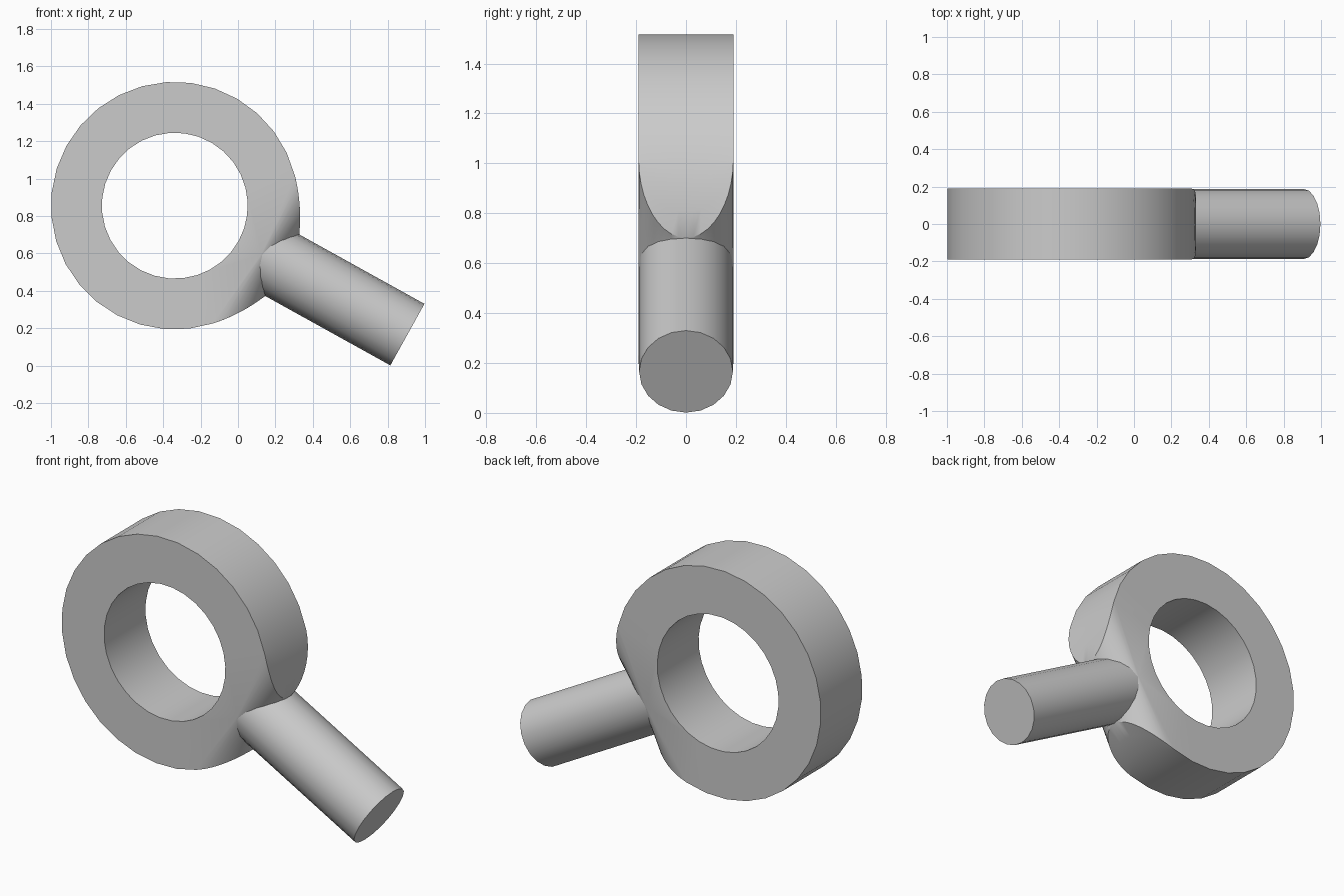
import bpy, bmesh
from math import sin, cos, radians, pi

cube = bpy.data.objects.get("Cube")
if cube:
    bpy.data.objects.remove(cube, do_unlink=True)

CX, CZ = -0.338, 0.855           # ring centre
OUTER, INNER, HALF = 0.662, 0.39, 0.19
GRIP, REACH = 0.188, 1.422       # handle radius and distance of its end
TILT = radians(-29)
WIDE, NARROW = radians(43), radians(16)   # neck opening at ring faces and middle
ARC, EXTRA, SLICES = 24, 3, 20


def place(d, p, y):
    """Point at distance d along the handle axis and p across it."""
    return (CX + d * cos(TILT) - p * sin(TILT), y,
            CZ + d * sin(TILT) + p * cos(TILT))


def polar(r, a, y):
    return place(r * cos(a), r * sin(a), y)


steel = bpy.data.materials.new("plain_grey")
steel.use_nodes = True
grey = (0.6, 0.6, 0.6, 1)
steel.diffuse_color = grey
steel.node_tree.nodes["Principled BSDF"].inputs["Base Color"].default_value = grey


def finish(bm, name):
    bmesh.ops.remove_doubles(bm, verts=bm.verts[:], dist=0.0005)
    bmesh.ops.recalc_face_normals(bm, faces=bm.faces[:])
    mesh = bpy.data.meshes.new(name)
    bm.to_mesh(mesh)
    bm.free()
    mesh.materials.append(steel)
    obj = bpy.data.objects.new(name, mesh)
    bpy.context.collection.objects.link(obj)
    bpy.ops.object.select_all(action='DESELECT')
    obj.select_set(True)
    bpy.context.view_layer.objects.active = obj
    bpy.ops.object.shade_smooth_by_angle(angle=radians(30))


def skin(bm, a, b, closed=True):
    n = len(a)
    for i in range(n if closed else n - 1):
        j = (i + 1) % n
        bm.faces.new((a[i], a[j], b[j], b[i]))


# Ring with a neck that blends into the handle, skinned through its thickness
bm = bmesh.new()
arc = [WIDE + (2 * pi - 2 * WIDE) * i / ARC for i in range(ARC + 1)]
rows = []
for s in range(SLICES + 1):
    t = -pi / 2 + pi * s / SLICES
    y, c = HALF * sin(t), max(cos(t), 0)
    side = []                      # from ring wall to handle, on the upper side
    for k in range(1, EXTRA + 1):
        f = c * k / EXTRA
        a = WIDE + (NARROW - WIDE) * f
        r = OUTER + 0.021 * f * f
        side.append((r * cos(a), r * sin(a)))
    side.append((0.53 + 0.127 * c ** 1.6, GRIP * c))
    points = [polar(OUTER, a, y) for a in arc]
    points += [place(d, -p, y) for d, p in side]
    points += [place(d, p, y) for d, p in reversed(side)]
    rows.append([bm.verts.new(p) for p in points])
for a, b in zip(rows, rows[1:]):
    skin(bm, a, b)

# Hole and flat faces of the ring
gap = [-WIDE + 2 * WIDE * i / 8 for i in range(1, 8)]
holes = []
for y, row in ((-HALF, rows[0]), (HALF, rows[-1])):
    hole = [bm.verts.new(polar(INNER, a, y)) for a in arc + gap]
    skin(bm, row[:ARC + 1], hole[:ARC + 1], closed=False)
    tip = row[ARC + 1 + EXTRA]
    bm.faces.new([row[ARC], tip, row[0], hole[0]] + hole[:ARC - 1:-1])
    holes.append(hole)
skin(bm, *holes)
finish(bm, "ring")

# Round handle
bm = bmesh.new()
ends = [[bm.verts.new(place(d, GRIP * cos(2 * pi * i / 20), GRIP * sin(2 * pi * i / 20)))
         for i in range(20)] for d in (0.46, REACH)]
skin(bm, *ends)
for end in ends:
    bm.faces.new(end)
finish(bm, "handle")
